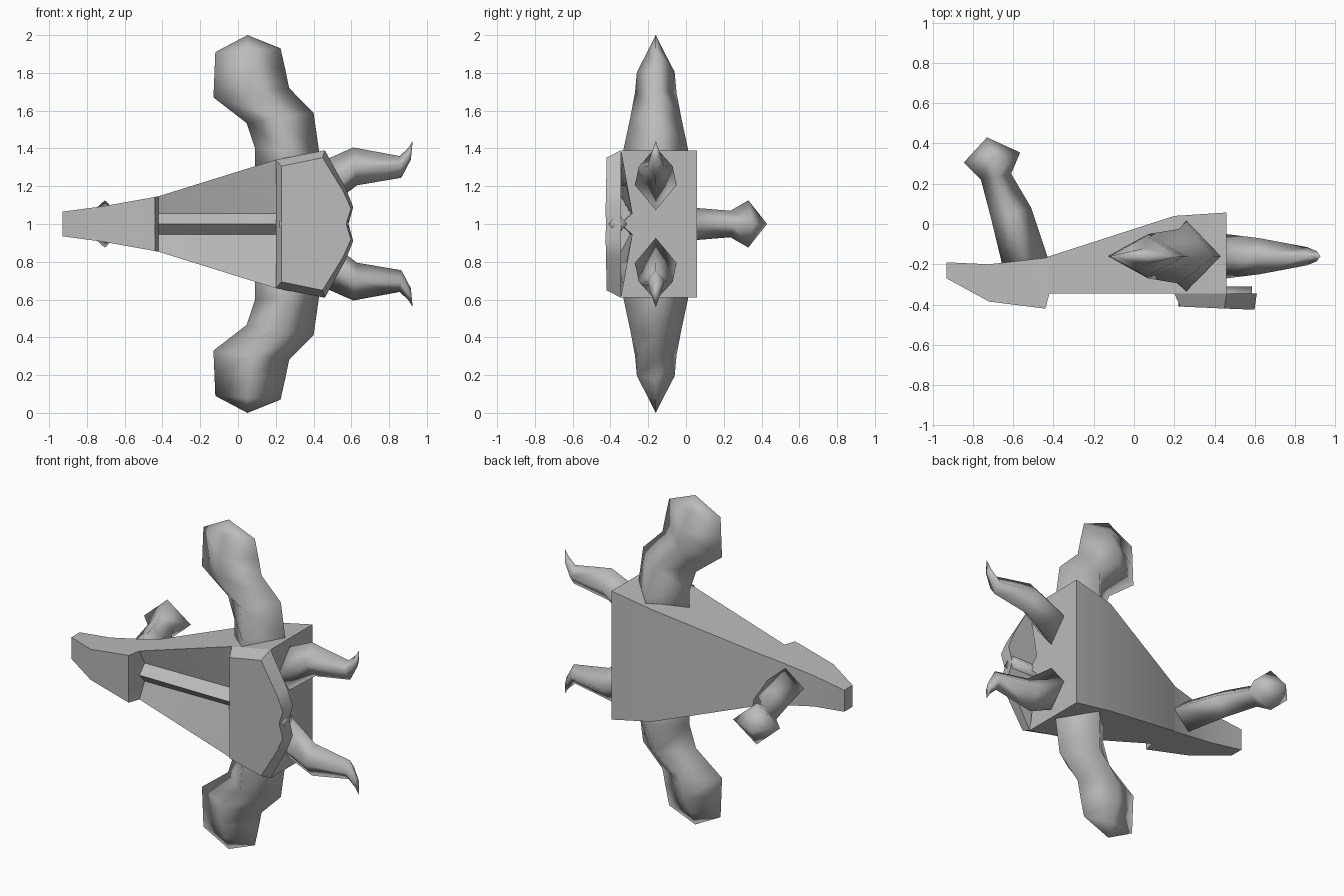
import bpy
import bmesh
import math

if "Cube" in bpy.data.objects:
    bpy.data.objects.remove(bpy.data.objects["Cube"], do_unlink=True)

grey = bpy.data.materials.new("hull grey")
grey.use_nodes = True
colour = (0.5, 0.5, 0.5, 1)
grey.diffuse_color = colour
grey.node_tree.nodes["Principled BSDF"].inputs["Base Color"].default_value = colour

MID = 1.0      # height of the symmetry plane
AXIS_Y = -0.16  # depth of the limbs' centre plane


def loft(name, rings, angle, mirror=False):
    """Skin equal-length rings of points, cap both ends, shade smooth."""
    bm = bmesh.new()
    loops = [[bm.verts.new(p) for p in ring] for ring in rings]
    n = len(loops[0])
    for a, b in zip(loops, loops[1:]):
        for i in range(n):
            j = (i + 1) % n
            bm.faces.new((a[i], a[j], b[j], b[i]))
    bm.faces.new(loops[0][::-1])
    bm.faces.new(loops[-1])
    bmesh.ops.remove_doubles(bm, verts=bm.verts, dist=0.0005)
    bmesh.ops.recalc_face_normals(bm, faces=bm.faces)
    mesh = bpy.data.meshes.new(name)
    bm.to_mesh(mesh)
    bm.free()
    mesh.materials.append(grey)
    obj = bpy.data.objects.new(name, mesh)
    obj.location.z = MID
    bpy.context.collection.objects.link(obj)
    if mirror:
        mod = obj.modifiers.new("mirror", "MIRROR")
        mod.use_axis = (False, False, True)
        mod.use_mirror_merge = False
    bpy.ops.object.select_all(action="DESELECT")
    obj.select_set(True)
    bpy.context.view_layer.objects.active = obj
    bpy.ops.object.shade_smooth_by_angle(angle=math.radians(angle))
    return obj


def diamond_limb(name, spans, upright):
    """Diamond sections from edge pairs (u1, v1, u2, v2, half thickness)."""
    rings = []
    for u1, v1, u2, v2, w in spans:
        u, v = (u1 + u2) / 2, (v1 + v2) / 2
        flat = [(u1, v1, 0), (u, v, w), (u2, v2, 0), (u, v, -w)]
        if upright:
            rings.append([(a, AXIS_Y + t, b - MID) for a, b, t in flat])
        else:
            rings.append([(a, b, t) for a, b, t in flat])
    return loft(name, rings, 130, upright)


# Hull: x, half height, back, front, groove depth
hull = [
    (-0.93, 0.065, -0.19, -0.27, 0),
    (-0.72, 0.093, -0.20, -0.385, 0),
    (-0.44, 0.143, -0.168, -0.42, 0),
    (-0.42, 0.147, -0.16, -0.345, 0.05),
    (0.20, 0.34, 0.04, -0.345, 0.06),
    (0.46, 0.39, 0.057, -0.345, 0.06),
]
rings = []
for x, h, back, front, dip in hull:
    g = min(0.4 * h, 0.055)
    rings.append([(x, back, -h), (x, back, h), (x, front, h), (x, front + dip, g),
                  (x, front, 0), (x, front + dip, -g), (x, front, -h)])
loft("hull", rings, 50)

# Front plate with a notched outer edge
upper = [(0.20, 0.34), (0.46, 0.39), (0.57, 0.19), (0.61, 0.09)]
outline = upper + [(0.585, 0)] + [(x, -z) for x, z in reversed(upper)]
top = [(max(0.23, x - 0.012), -0.41 - 0.015 * (x - 0.2) / 0.4, z * 0.9)
       for x, z in outline]
loft("front_plate", [[(x, -0.345, z) for x, z in outline], top], 40)

# Rod running beneath the plate
loft("plate_rod", [[(x, -0.36 - 0.05, 0), (x, -0.36, 0.055),
                    (x, -0.36 + 0.05, 0), (x, -0.36, -0.055)]
                   for x in (0.22, 0.585)], 100)

# Curved fins above and below
diamond_limb("curved_fins", [
    (0.09, 1.2, 0.43, 1.2, 0.19),
    (0.09, 1.4, 0.43, 1.38, 0.172),
    (0.045, 1.535, 0.40, 1.59, 0.135),
    (-0.13, 1.67, 0.27, 1.72, 0.11),
    (-0.125, 1.79, 0.25, 1.82, 0.10),
    (-0.12, 1.91, 0.225, 1.93, 0.04),
    (0.05, 2.0, 0.05, 2.0, 0),
], True)

# Hooked prongs at the wide end
diamond_limb("hooked_prongs", [
    (0.44, 1.33, 0.44, 1.06, 0.112),
    (0.61, 1.405, 0.63, 1.205, 0.09),
    (0.855, 1.36, 0.865, 1.245, 0.045),
    (0.90, 1.40, 0.915, 1.34, 0.025),
    (0.925, 1.44, 0.925, 1.44, 0),
], True)

# Rear arm with a knobbed end
diamond_limb("rear_arm", [
    (-0.65, -0.22, -0.42, -0.19, 0.10),
    (-0.71, 0.03, -0.51, 0.08, 0.085),
    (-0.76, 0.22, -0.61, 0.25, 0.07),
    (-0.845, 0.305, -0.565, 0.355, 0.125),
    (-0.73, 0.43, -0.73, 0.43, 0),
], False)
